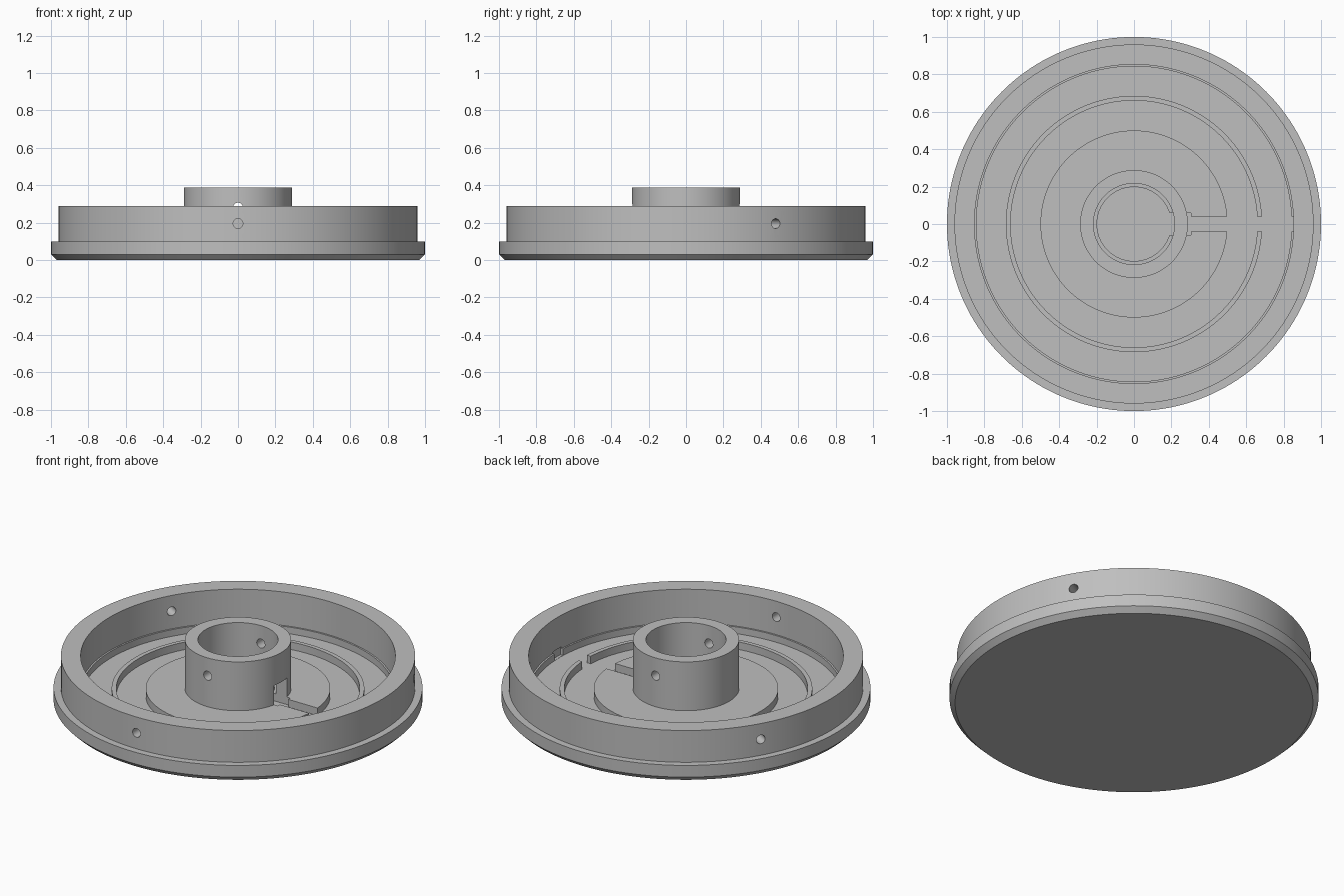
import bpy, bmesh, math
from mathutils import Matrix, Vector

cube = bpy.data.objects.get("Cube")
if cube:
    bpy.data.objects.remove(cube, do_unlink=True)

SEGMENTS = 160
FLOOR, STEP = 0.05, 0.095      # recessed floor and raised step heights
SUNK = FLOOR - 0.01            # raised parts are set slightly into the floor

grey = bpy.data.materials.new("plain_grey")
grey.use_nodes = True
colour = (0.52, 0.52, 0.52, 1)
grey.diffuse_color = colour
grey.node_tree.nodes["Principled BSDF"].inputs["Base Color"].default_value = colour


def make_object(name, bm):
    bmesh.ops.recalc_face_normals(bm, faces=bm.faces)
    mesh = bpy.data.meshes.new(name)
    bm.to_mesh(mesh)
    bm.free()
    mesh.materials.append(grey)
    obj = bpy.data.objects.new(name, mesh)
    bpy.context.collection.objects.link(obj)
    return obj


def lathe(name, profile, closed=True):
    """Turn a (radius, height) outline around the z axis."""
    bm = bmesh.new()
    verts = [bm.verts.new((r, 0, z)) for r, z in profile]
    edges = [bm.edges.new(pair) for pair in zip(verts, verts[1:])]
    if closed:
        edges.append(bm.edges.new((verts[-1], verts[0])))
    bmesh.ops.spin(bm, geom=verts + edges, cent=(0, 0, 0), axis=(0, 0, 1),
                   angle=math.tau, steps=SEGMENTS)
    bmesh.ops.remove_doubles(bm, verts=bm.verts, dist=1e-5)
    return make_object(name, bm)


def ring(name, inner, outer, bottom, top):
    return lathe(name, [(inner, bottom), (outer, bottom), (outer, top), (inner, top)])


def box_cutter(x0, x1, half_width, z0, z1):
    bm = bmesh.new()
    bmesh.ops.create_cube(bm, size=1)
    bmesh.ops.scale(bm, vec=(x1 - x0, 2 * half_width, z1 - z0), verts=bm.verts)
    bmesh.ops.translate(bm, vec=((x0 + x1) / 2, 0, (z0 + z1) / 2), verts=bm.verts)
    return make_object("slot_cutter", bm)


def drill(degrees, distance, length, radius, z):
    """Horizontal round cutter pointing outward at the given angle."""
    bm = bmesh.new()
    direction = Vector((math.cos(math.radians(degrees)), math.sin(math.radians(degrees)), 0))
    turn = direction.to_track_quat('Z', 'Y').to_matrix().to_4x4()
    place = Matrix.Translation(direction * distance + Vector((0, 0, z)))
    bmesh.ops.create_cone(bm, cap_ends=True, segments=32, radius1=radius, radius2=radius,
                          depth=length, matrix=place @ turn)
    return make_object("drill_cutter", bm)


def finish(obj, cutters):
    """Apply the cuts, remove the cutters and smooth the round walls."""
    bpy.ops.object.select_all(action='DESELECT')
    bpy.context.view_layer.objects.active = obj
    obj.select_set(True)
    for cutter in cutters:
        cutter.hide_render = True
        mod = obj.modifiers.new("cut", 'BOOLEAN')
        mod.operation, mod.solver, mod.object = 'DIFFERENCE', 'EXACT', cutter
        bpy.ops.object.modifier_apply(modifier=mod.name)
        bpy.data.objects.remove(cutter, do_unlink=True)
    bpy.ops.object.shade_smooth_by_angle(angle=math.radians(25))


# Dish: chamfered flange, tall rim, inner ledge and recessed floor
dish = lathe("dish", [(0, 0), (0.97, 0), (1, 0.03), (1, 0.1), (0.96, 0.1), (0.96, 0.29),
                      (0.853, 0.29), (0.853, 0.09), (0.843, 0.09), (0.843, FLOOR),
                      (0, FLOOR)], closed=False)
rim_holes = [drill(a, 0.9, 0.3, 0.026, 0.195) for a in (-90, 30, 150)]
finish(dish, rim_holes + [box_cutter(0.8, 0.86, 0.04, FLOOR + 0.001, 0.1)])

# Low guide ring with a gap for the slot
guide_ring = ring("guide_ring", 0.66, 0.685, SUNK, STEP)
finish(guide_ring, [box_cutter(0.6, 0.75, 0.04, 0, 0.2)])

# Raised disc around the hub, with the radial slot and its wider pocket
raised_disc = ring("raised_disc", 0.198, 0.5, SUNK, STEP)
finish(raised_disc, [box_cutter(0.25, 0.6, 0.04, 0, 0.2),
                     box_cutter(0.1, 0.305, 0.06, 0, 0.2)])

# Hollow hub with a cross hole and a window at the slot
hub = ring("hub", 0.217, 0.288, STEP - 0.01, 0.387)
finish(hub, [drill(90, 0, 0.8, 0.027, 0.28), box_cutter(0.1, 0.4, 0.06, 0, 0.21)])
